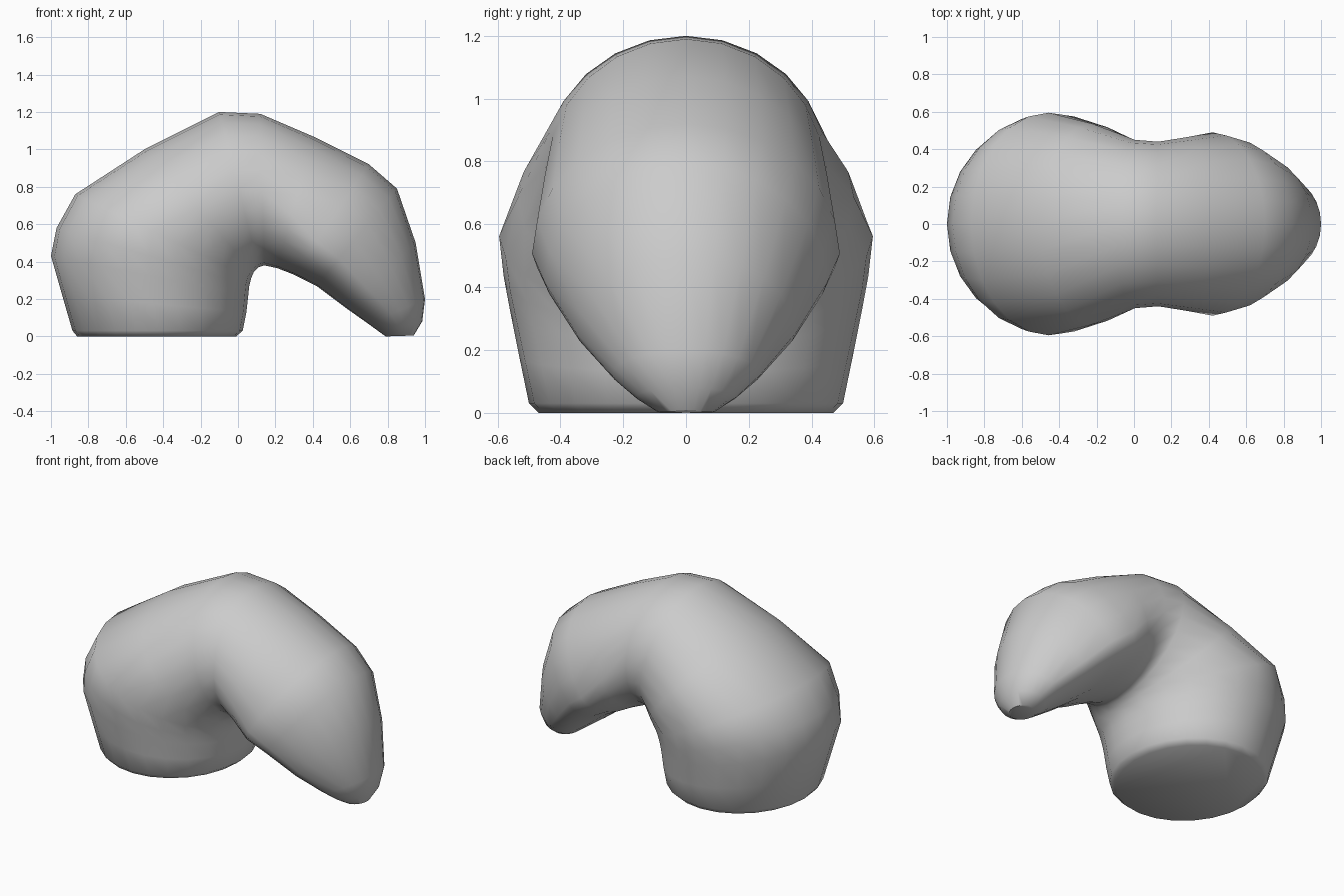
import bpy, bmesh
from math import sin, cos, pi

SIDES = 24

# Sections along the bend: outer x, z, inner x, z, half width, widest spot (0 outer, 1 inner)
SECTIONS = [
    (-0.86, 0.00, -0.01, 0.00, 0.47, 0.50),
    (-0.885, 0.03, 0.025, 0.03, 0.50, 0.50),
    (-0.94, 0.22, 0.045, 0.13, 0.53, 0.50),
    (-1.00, 0.43, 0.055, 0.22, 0.56, 0.50),
    (-0.97, 0.58, 0.06, 0.27, 0.58, 0.48),
    (-0.87, 0.76, 0.07, 0.31, 0.595, 0.44),
    (-0.50, 1.00, 0.085, 0.345, 0.535, 0.48),
    (-0.10, 1.20, 0.11, 0.37, 0.45, 0.50),
    (0.12, 1.19, 0.14, 0.38, 0.44, 0.52),
    (0.40, 1.07, 0.21, 0.365, 0.465, 0.60),
    (0.70, 0.92, 0.30, 0.33, 0.49, 0.70),
    (0.85, 0.79, 0.42, 0.27, 0.45, 0.72),
    (0.95, 0.50, 0.58, 0.15, 0.35, 0.70),
    (1.00, 0.20, 0.70, 0.065, 0.235, 0.60),
    (0.985, 0.08, 0.755, 0.025, 0.16, 0.55),
    (0.94, 0.005, 0.79, 0.00, 0.09, 0.50),
]


def ring(bm, ox, oz, ix, iz, half, widest):
    verts = []
    for i in range(SIDES):
        a = 2 * pi * i / SIDES
        c = cos(a)
        t = widest - c * (widest if c > 0 else 1 - widest)
        verts.append(bm.verts.new((ox + (ix - ox) * t, half * sin(a), oz + (iz - oz) * t)))
    return verts


# Bent body lofted through the sections
bm = bmesh.new()
rings = [ring(bm, *s) for s in SECTIONS]
for a, b in zip(rings, rings[1:]):
    for i in range(SIDES):
        j = (i + 1) % SIDES
        bm.faces.new((a[i], a[j], b[j], b[i]))
bm.faces.new(rings[0])
bm.faces.new(rings[-1])
bmesh.ops.recalc_face_normals(bm, faces=bm.faces)
mesh = bpy.data.meshes.new("bent_body")
bm.to_mesh(mesh)
bm.free()
body = bpy.data.objects.new("bent_body", mesh)
bpy.context.collection.objects.link(body)

# Smooth shading with a crisp base edge
bpy.context.view_layer.objects.active = body
body.select_set(True)
bpy.ops.object.shade_smooth_by_angle(angle=0.87)
